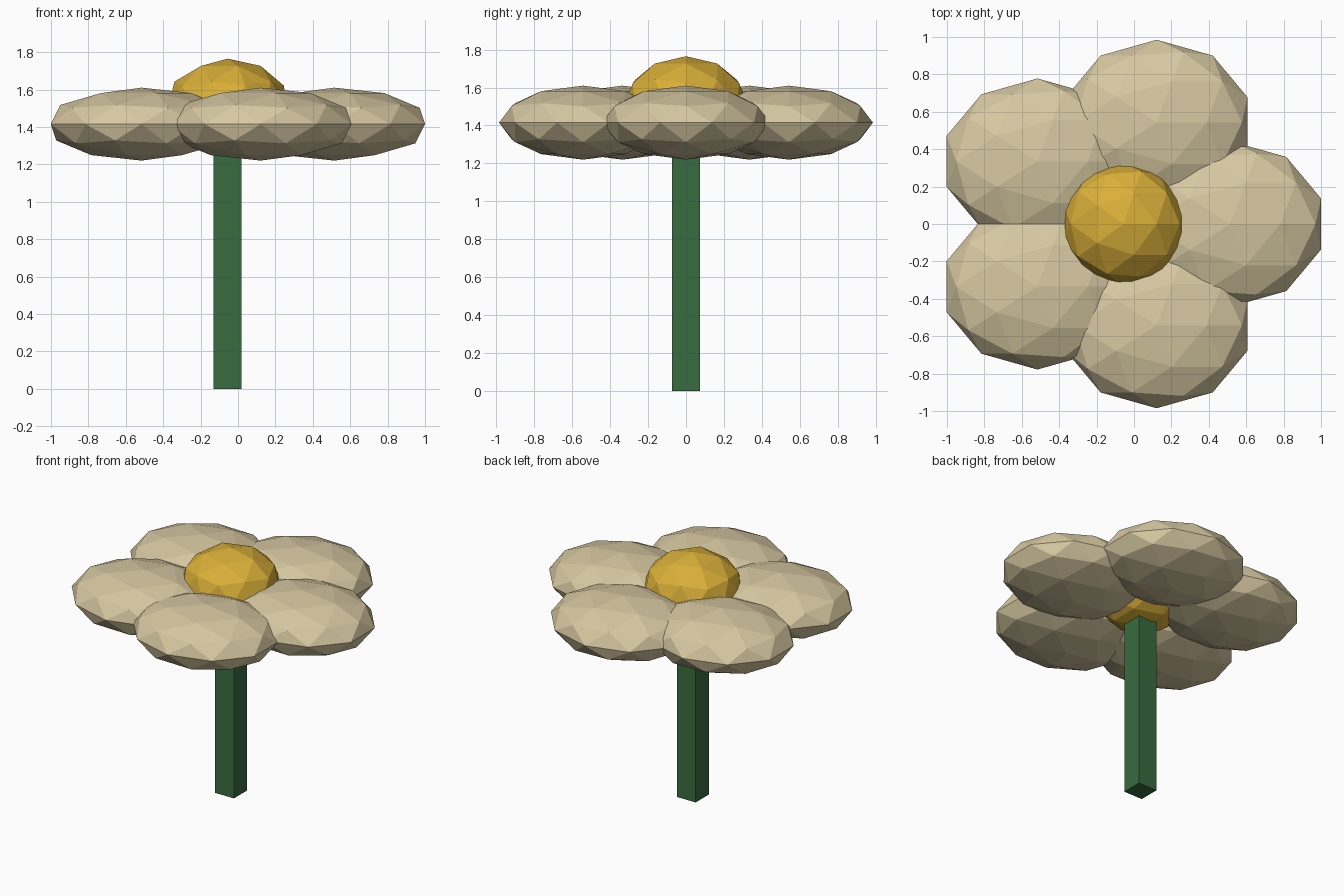
import bpy
from math import cos, sin, tau

if "Cube" in bpy.data.objects:
    bpy.data.objects.remove(bpy.data.objects["Cube"])


def material(name, color):
    mat = bpy.data.materials.new(name)
    mat.use_nodes = True
    mat.diffuse_color = color
    mat.node_tree.nodes["Principled BSDF"].inputs["Base Color"].default_value = color
    return mat


def finish(name, scale, mat):
    obj = bpy.context.object
    obj.name = name
    obj.scale = scale
    obj.data.materials.append(mat)
    bpy.ops.object.transform_apply(location=False, rotation=False, scale=True)


def faceted_ball(name, location, scale, mat):
    bpy.ops.mesh.primitive_ico_sphere_add(subdivisions=2, radius=1, location=location)
    finish(name, scale, mat)


cream = material("cream", (0.68, 0.58, 0.36, 1))
gold = material("gold", (0.70, 0.43, 0.04, 1))
green = material("stem green", (0.04, 0.15, 0.05, 1))

AXIS_X = -0.055
PETALS = 5
RING = 0.57

# Ring of overlapping petals, all flattened along the same axes
for i in range(PETALS):
    a = tau * i / PETALS
    faceted_ball(f"petal_{i + 1}", (AXIS_X + RING * cos(a), RING * sin(a), 1.415),
                 (0.51, 0.443, 0.195), cream)

# Flower centre
faceted_ball("flower_centre", (AXIS_X, 0, 1.505), (0.335, 0.33, 0.26), gold)

# Square stem
STEM_TOP = 1.29
bpy.ops.mesh.primitive_cube_add(size=1, location=(AXIS_X, 0, STEM_TOP / 2))
finish("stem", (0.15, 0.15, STEM_TOP), green)
